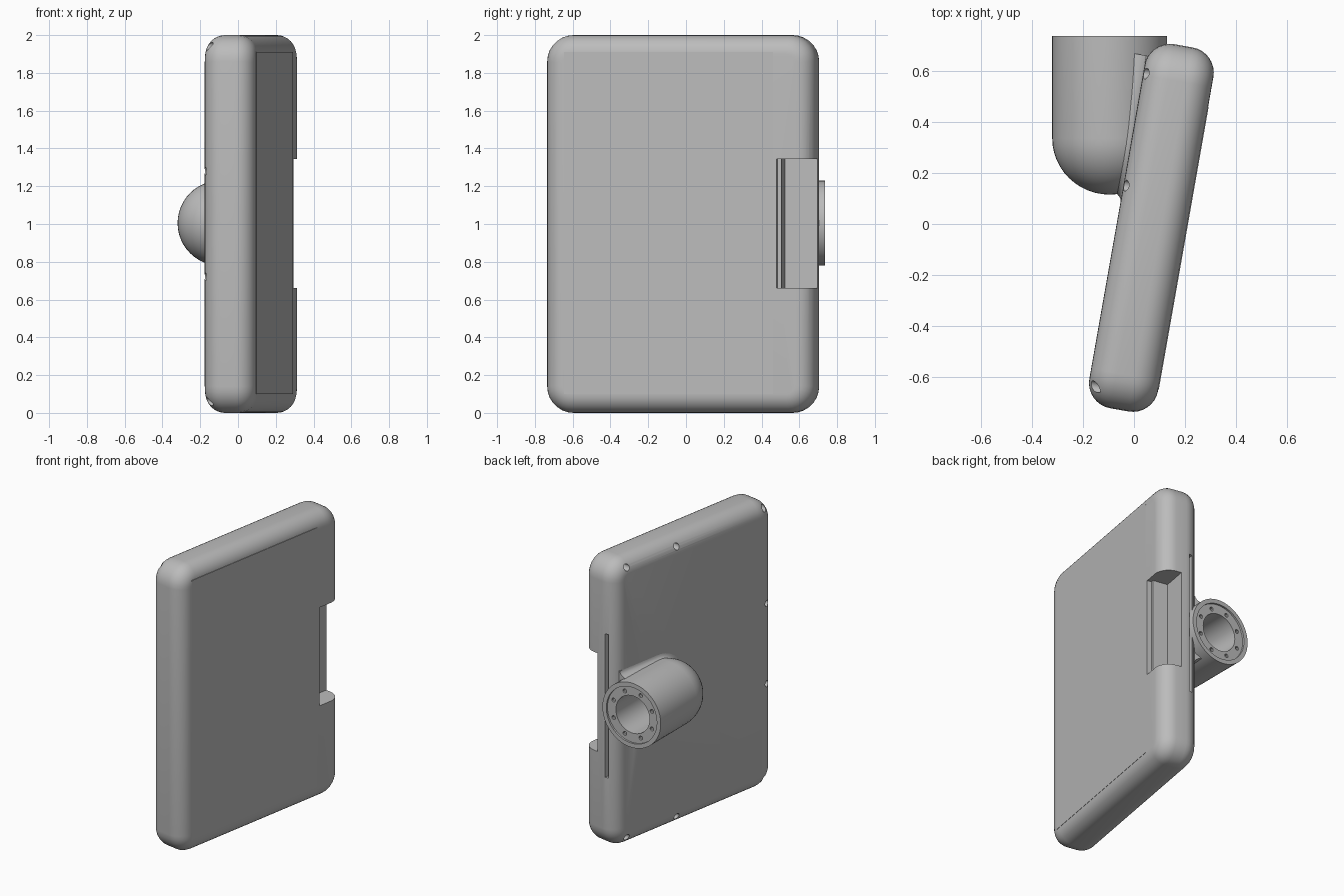
import bpy, bmesh, math
from mathutils import Matrix, Vector

if "Cube" in bpy.data.objects:
    bpy.data.objects.remove(bpy.data.objects["Cube"])

THICK, HALF_LEN = 0.1365, 0.723           # half thickness and half width of the case
FRAME = Matrix.Translation((0.068, -0.015, 0)) @ Matrix.Rotation(math.radians(-10), 4, 'Z')
BOSS_X, BOSS_Z, BOSS_R = -0.095, 1.005, 0.225

grey = bpy.data.materials.new("light grey plastic")
grey.use_nodes = True
grey.diffuse_color = (0.5, 0.5, 0.5, 1)
grey.node_tree.nodes["Principled BSDF"].inputs["Base Color"].default_value = (0.5, 0.5, 0.5, 1)


def make(name, bm, matrix=Matrix()):
    bmesh.ops.recalc_face_normals(bm, faces=bm.faces)
    mesh = bpy.data.meshes.new(name)
    bm.to_mesh(mesh)
    bm.free()
    obj = bpy.data.objects.new(name, mesh)
    bpy.context.collection.objects.link(obj)
    obj.matrix_world = matrix
    mesh.materials.append(grey)
    return obj


def add_box(bm, lo, hi):
    lo, hi = Vector(lo), Vector(hi)
    m = Matrix.Translation((lo + hi) / 2) @ Matrix.Diagonal((*(hi - lo), 1))
    return bmesh.ops.create_cube(bm, size=1, matrix=m)


def box(name, lo, hi):
    bm = bmesh.new()
    add_box(bm, lo, hi)
    return make(name, bm, FRAME)


def rod(bm, centre, radius, depth, axis, sides):
    turn = Matrix.Rotation(math.pi / 2, 4, 'Y' if axis == 'X' else 'X')
    bmesh.ops.create_cone(bm, cap_ends=True, segments=sides, radius1=radius, radius2=radius,
                          depth=depth, matrix=Matrix.Translation(centre) @ turn)


def activate(obj):
    bpy.ops.object.select_all(action='DESELECT')
    obj.select_set(True)
    bpy.context.view_layer.objects.active = obj


def cut(obj, cutter):
    cutter.hide_render = True
    bpy.context.view_layer.update()
    activate(obj)
    mod = obj.modifiers.new("cut", 'BOOLEAN')
    mod.operation, mod.solver, mod.object = 'DIFFERENCE', 'EXACT', cutter
    bpy.ops.object.modifier_apply(modifier=mod.name)


def smooth(obj):
    activate(obj)
    bpy.ops.object.shade_smooth_by_angle(angle=math.radians(32))


# Case: slab with rounded outline and rounded rims
bm = bmesh.new()
add_box(bm, (-THICK, -HALF_LEN, 0), (THICK, HALF_LEN, 2))
along = [e for e in bm.edges if abs(e.verts[0].co.x - e.verts[1].co.x) > 0.1]
bmesh.ops.bevel(bm, geom=along, offset=0.14, segments=7, profile=0.5, affect='EDGES')
rims = [e for e in bm.edges if abs(e.verts[0].co.x - e.verts[1].co.x) < 0.001]
bmesh.ops.bevel(bm, geom=rims, offset=0.1, segments=8, profile=0.5, affect='EDGES')
case = make("case", bm, FRAME)

# Stepped notch in the rear edge of the screen side
cutters = [box("notch_lip", (THICK - 0.03, 0.527, 0.66), (0.3, 0.9, 1.345)),
           box("notch_pocket", (0.0, 0.547, 0.66), (0.3, 0.9, 1.345))]

# Long narrow slot on the rear rounded edge
cutters.append(box("rear_slot", (-0.085, 0.68, 0.5), (-0.062, 0.8, 1.5)))

# Screw holes round the mounting side
bm = bmesh.new()
spots = [(u, z) for u in (0.59, 0.145, -0.65) for z in (0.06, 1.94)]
spots += [(-0.66, 0.72), (-0.66, 1.28)]
for u, z in spots:
    rod(bm, (-THICK, u, z), 0.022, 0.16, 'X', 12)
cutters.append(make("screw_holes", bm, FRAME))

# Screen panel, almost flush with the case
screen = box("screen_panel", (THICK - 0.004, -0.615, 0.1), (THICK + 0.002, 0.507, 1.91))

# Round mount: dome, barrel and stepped open end, turned about its axis
profile = [(0, 0.30), (0.13, 0.30), (0.13, 0.722), (0.195, 0.722), (0.195, 0.735),
           (BOSS_R, 0.735)]
for i in range(13):
    a = math.pi / 2 * i / 12
    profile.append((BOSS_R * math.cos(a), 0.335 - 0.22 * math.sin(a)))
bm = bmesh.new()
verts = [bm.verts.new((r, y, 0)) for r, y in profile]
edges = [bm.edges.new(p) for p in zip(verts, verts[1:])]
bmesh.ops.spin(bm, geom=verts + edges, cent=(0, 0, 0), axis=(0, 1, 0),
               angle=math.tau, steps=48)
bmesh.ops.remove_doubles(bm, verts=bm.verts, dist=0.0005)
mount = make("round_mount", bm, Matrix.Translation((BOSS_X, 0, BOSS_Z)))

# Ring of small bolt holes in the mount's end
bm = bmesh.new()
for i in range(8):
    a = math.tau * (i + 0.5) / 8
    rod(bm, (BOSS_X + 0.16 * math.cos(a), 0.72, BOSS_Z + 0.16 * math.sin(a)), 0.014, 0.1, 'Y', 10)
bolts = make("bolt_holes", bm)
cut(mount, bolts)

# Skirt: concave fillet blending the mount into the case
bm = bmesh.new()
levels = [(0.04, -0.08)]
for i in range(7):
    a = math.pi / 2 * i / 6
    levels.append((0.04 * (1 - math.sin(a)), 0.07 * (1 - math.cos(a))))
rings = []
for grow, height in levels:
    r = 0.2 + grow
    pts = [(0.66, -r)]
    pts += [(0.32 - r * math.sin(math.pi * i / 24), -r * math.cos(math.pi * i / 24))
            for i in range(25)]
    pts += [(0.66, r)]
    rings.append([bm.verts.new((-THICK - height, u, BOSS_Z + z)) for u, z in pts])
for low, high in zip(rings, rings[1:]):
    for i in range(len(low)):
        j = (i + 1) % len(low)
        bm.faces.new((low[i], low[j], high[j], high[i]))
bm.faces.new(rings[0])
bm.faces.new(rings[-1])
skirt = make("mount_skirt", bm, FRAME)

# Keep the mount's bore clear
bm = bmesh.new()
rod(bm, (BOSS_X, 0.6, BOSS_Z), 0.132, 0.6, 'Y', 48)
bore = make("bore", bm)
cut(skirt, bore)
cut(case, bore)

for cutter in cutters:
    cut(case, cutter)
for helper in cutters + [bolts, bore]:
    bpy.data.objects.remove(helper)
for part in (case, mount, skirt):
    smooth(part)
